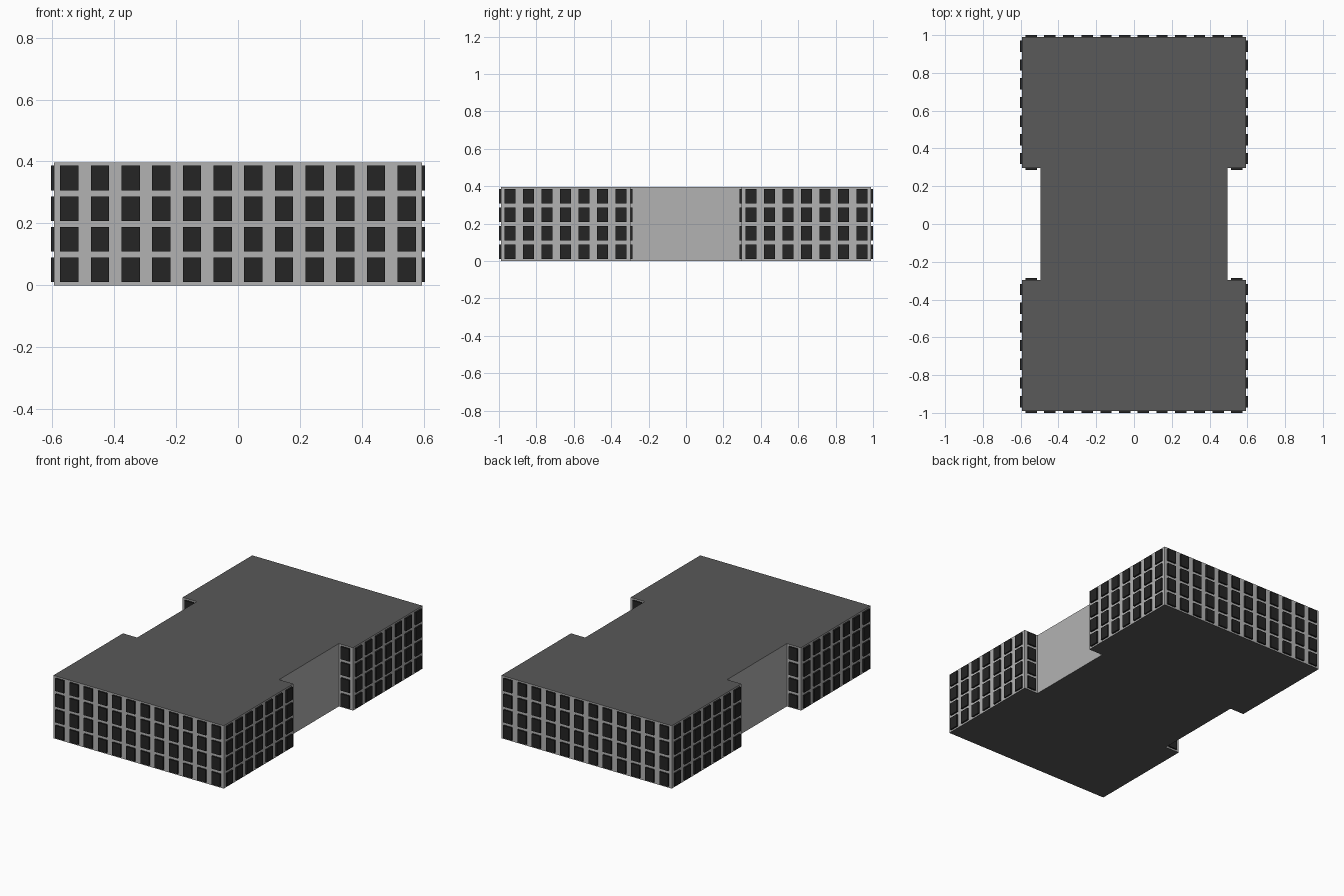
import bpy, bmesh
from mathutils import Vector, Matrix

if "Cube" in bpy.data.objects:
    bpy.data.objects.remove(bpy.data.objects["Cube"])

S = 2 / 20.2          # one window bay
FLOORS = 4


def material(name, v):
    m = bpy.data.materials.new(name)
    m.diffuse_color = (v, v, v, 1)
    m.use_nodes = True
    m.node_tree.nodes["Principled BSDF"].inputs["Base Color"].default_value = m.diffuse_color
    return m


def add_object(name, bm, mats):
    bmesh.ops.recalc_face_normals(bm, faces=bm.faces)
    me = bpy.data.meshes.new(name)
    bm.to_mesh(me)
    bm.free()
    for m in mats:
        me.materials.append(m)
    ob = bpy.data.objects.new(name, me)
    bpy.context.collection.objects.link(ob)
    return ob


wall = material("wall_grey", 0.45)
roof = material("roof_dark", 0.10)
glass = material("window_dark", 0.018)

# Building body: H-shaped footprint, dark roof and underside
quarter = [(6, -10), (6, -3), (5, -3), (5, 3), (6, 3), (6, 10)]
outline = quarter + [(-x, -y) for x, y in quarter]
bm = bmesh.new()
base = bm.faces.new([bm.verts.new((x * S, y * S, 0)) for x, y in outline])
top = bmesh.ops.extrude_face_region(bm, geom=[base], use_keep_orig=True)
bmesh.ops.translate(bm, vec=(0, 0, FLOORS * S),
                    verts=[g for g in top["geom"] if isinstance(g, bmesh.types.BMVert)])
bm.normal_update()
for f in bm.faces:
    f.material_index = 1 if abs(f.normal.z) > 0.5 else 0
add_object("building_body", bm, [wall, roof])


# Windows: one box per bay and floor, standing proud of the wall
def window_grid(name, start, end):
    a, b = Vector((*start, 0)), Vector((*end, 0))
    n = round((b - a).length)
    d = (b - a).normalized()
    size = (0.6, 0.2, 0.8) if abs(d.x) > 0.5 else (0.2, 0.6, 0.8)
    bm = bmesh.new()
    for i in range(n):
        for k in range(FLOORS):
            p = a + d * (i + 0.5) + Vector((0, 0, k + 0.5))
            bmesh.ops.create_cube(bm, size=1, matrix=Matrix.Translation(p * S)
                                  @ Matrix.Diagonal((*(v * S for v in size), 1)))
    add_object(name, bm, [glass])


for sy, end in ((-1, "front"), (1, "back")):
    window_grid(end + "_windows", (-6, 10 * sy), (6, 10 * sy))
    for sx, side in ((-1, "left"), (1, "right")):
        window_grid(f"{end}_{side}_side_windows", (6 * sx, 3 * sy), (6 * sx, 10 * sy))
        window_grid(f"{end}_{side}_recess_windows", (5 * sx, 3 * sy), (6 * sx, 3 * sy))
